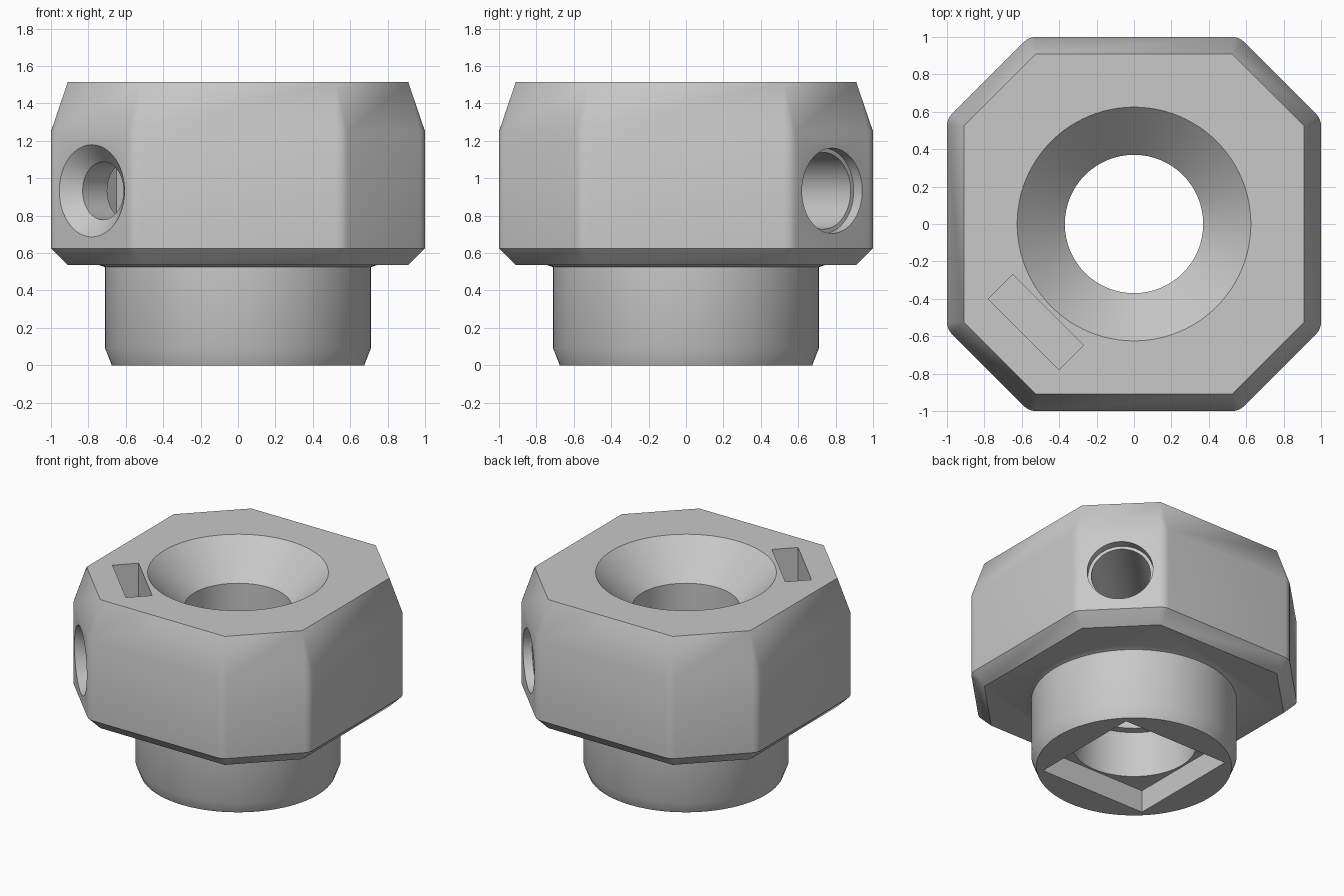
import bpy, bmesh, math
from mathutils import Matrix, Vector

cube = bpy.data.objects.get("Cube")
if cube:
    bpy.data.objects.remove(cube, do_unlink=True)

steel = bpy.data.materials.new("plain_grey")
steel.use_nodes = True
GREY = (0.58, 0.58, 0.58, 1)
steel.diffuse_color = GREY
steel.node_tree.nodes["Principled BSDF"].inputs["Base Color"].default_value = GREY


def loft(name, rings, matrix=Matrix()):
    """Closed solid through equal-length rings of points."""
    bm = bmesh.new()
    loops = [[bm.verts.new(p) for p in ring] for ring in rings]
    for low, high in zip(loops, loops[1:]):
        for i in range(len(low)):
            j = (i + 1) % len(low)
            bm.faces.new((low[i], low[j], high[j], high[i]))
    bm.faces.new(loops[0][::-1])
    bm.faces.new(loops[-1])
    bmesh.ops.remove_doubles(bm, verts=bm.verts, dist=0.0005)
    bmesh.ops.recalc_face_normals(bm, faces=bm.faces)
    bm.transform(matrix)
    mesh = bpy.data.meshes.new(name)
    bm.to_mesh(mesh)
    bm.free()
    mesh.materials.append(steel)
    obj = bpy.data.objects.new(name, mesh)
    bpy.context.collection.objects.link(obj)
    return obj


def lathe(name, profile, matrix=Matrix(), sides=96):
    turns = [2 * math.pi * i / sides for i in range(sides)]
    return loft(name, [[(r * math.cos(a), r * math.sin(a), z) for a in turns]
                       for r, z in profile], matrix)


def box(name, x, y, low, high, matrix=Matrix()):
    corners = ((-x, -y), (x, -y), (x, y), (-x, y))
    return loft(name, [[(a, b, z) for a, b in corners] for z in (low, high)], matrix)


def octagon(radius, z, steps=5):
    """Octagon ring whose corners are rounded outward by radius."""
    points = []
    for k in range(8):
        quarter, second = divmod(k, 2)
        core = Vector((0.525, 0.91, 0) if second else (0.91, 0.525, 0))
        core = Matrix.Rotation(quarter * math.pi / 2, 3, 'Z') @ core
        for s in range(steps):
            a = (k + s / (steps - 1)) * math.pi / 4
            points.append((core.x + radius * math.cos(a),
                           core.y + radius * math.sin(a), z))
    return points


def facing(x, y):
    """Turns the z axis outward along a horizontal direction at hole height."""
    turn = Vector((x, y, 0)).to_track_quat('Z', 'Y').to_matrix().to_4x4()
    return Matrix.Translation((0, 0, 0.933)) @ turn


# Chamfered octagonal head and round neck
body = loft("collar_body", [octagon(0, 0.535), octagon(0.09, 0.625),
                            octagon(0.09, 1.25), octagon(0, 1.515)])
neck = lathe("neck", [(0.675, 0), (0.71, 0.09), (0.71, 0.525),
                      (0.74, 0.535), (0.74, 0.58)])

# Stepped centre bore with countersink, and square socket underneath
bore = lathe("bore_cutter", [(0.43, 0.1), (0.43, 0.52), (0.37, 0.52),
                             (0.37, 1.26), (0.725, 1.615)])
socket = box("socket_cutter", 0.446, 0.446, -0.1, 0.17)

# Clamp screw hole, nut slot and opposite side port
screw = lathe("screw_cutter", [(0.13, 0.2), (0.13, 0.7), (0.155, 0.7),
                               (0.155, 1.02), (0.29, 1.145)], facing(-1, -1), 64)
slot = box("slot_cutter", 0.092, 0.268, 0.66, 1.7,
           Matrix.Rotation(math.radians(225), 4, 'Z') @ Matrix.Translation((0.742, 0, 0)))
port = lathe("port_cutter", [(0.205, 0.2), (0.205, 1.04), (0.228, 1.04),
                             (0.228, 1.3)], facing(1, 1), 64)

# Join and cut
tools = [(neck, 'UNION')] + [(c, 'DIFFERENCE') for c in (bore, socket, screw, slot, port)]
for tool, operation in tools:
    tool.hide_render = True
    mod = body.modifiers.new(tool.name, 'BOOLEAN')
    mod.operation = operation
    mod.solver = 'EXACT'
    mod.object = tool
bpy.context.view_layer.update()
result = bpy.data.meshes.new_from_object(
    body.evaluated_get(bpy.context.evaluated_depsgraph_get()))
body.modifiers.clear()
body.data = result
for tool, operation in tools:
    bpy.data.objects.remove(tool, do_unlink=True)

# Smooth round walls, crisp edges
bpy.ops.object.select_all(action='DESELECT')
body.select_set(True)
bpy.context.view_layer.objects.active = body
bpy.ops.object.shade_smooth_by_angle(angle=math.radians(30))
